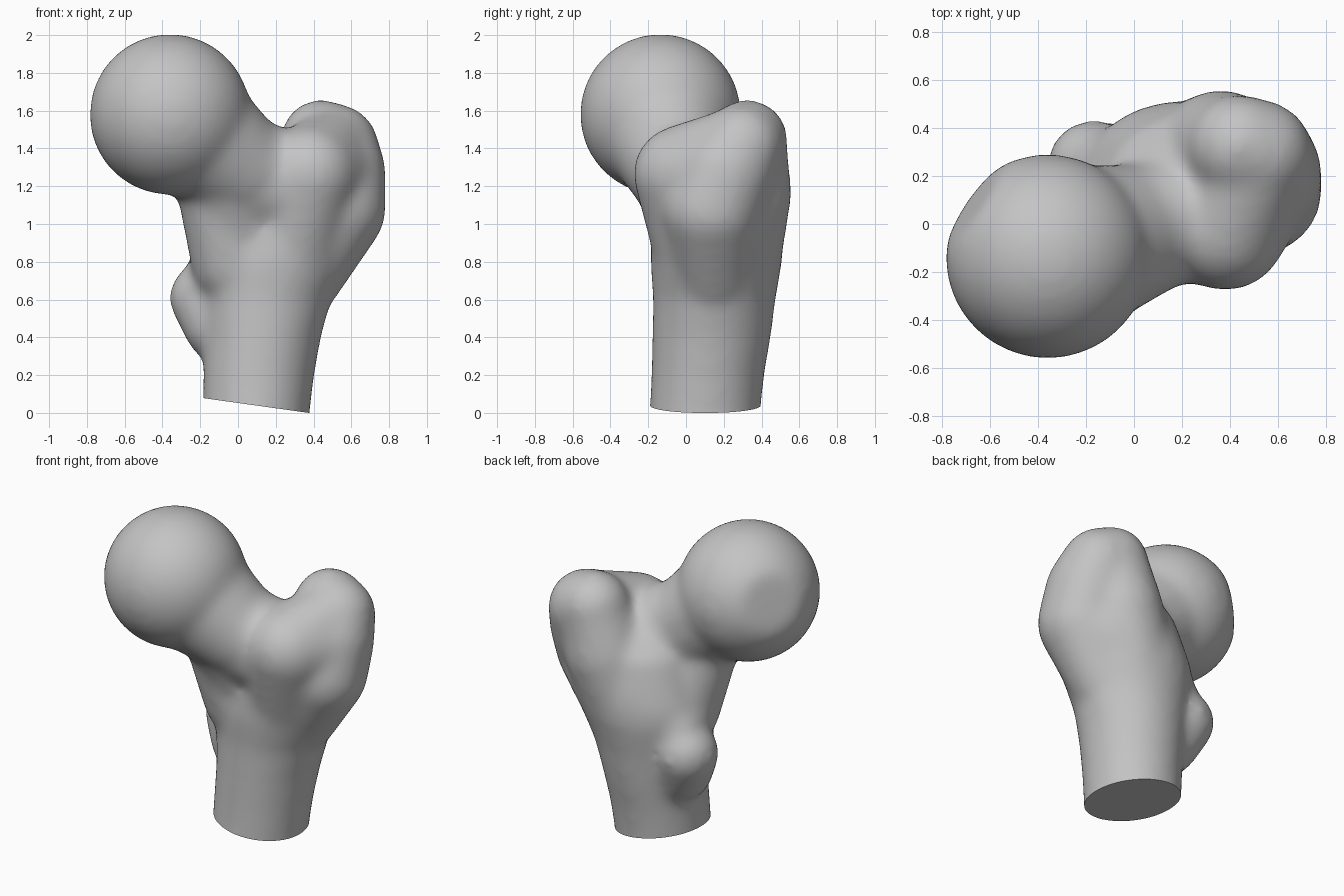
import bpy, bmesh, math
from mathutils import Vector, Matrix

cube = bpy.data.objects.get("Cube")
if cube:
    bpy.data.objects.remove(cube, do_unlink=True)

bone = bpy.data.materials.new("bone grey")
bone.use_nodes = True
grey = (0.55, 0.55, 0.55, 1)
bone.diffuse_color = grey
bone.node_tree.nodes["Principled BSDF"].inputs["Base Color"].default_value = grey

bm = bmesh.new()


def ball(centre, radius):
    return bmesh.ops.create_icosphere(bm, subdivisions=4, radius=radius,
                                      matrix=Matrix.Translation(centre))["verts"]


def limb(a, ra, b, rb, steps=8):
    """Tapered rounded limb between two points."""
    for i in range(steps + 1):
        t = i / steps
        ball(Vector(a).lerp(Vector(b), t), ra + (rb - ra) * t)


def loft(rings, sides=40):
    """Closed stack of horizontal ellipses: z, centre x, centre y, half width, half depth."""
    loops = []
    for z, cx, cy, rx, ry in rings:
        angles = [2 * math.pi * i / sides for i in range(sides)]
        loops.append([bm.verts.new((cx + rx * math.cos(a), cy + ry * math.sin(a), z))
                      for a in angles])
    for low, high in zip(loops, loops[1:]):
        for i in range(sides):
            j = (i + 1) % sides
            bm.faces.new((low[i], low[j], high[j], high[i]))
    bm.faces.new(loops[0][::-1])
    bm.faces.new(loops[-1])


# Shaft, flaring upward and leaning outward
loft([(-0.3, 0.09, 0.10, 0.285, 0.295),
      (0.0, 0.095, 0.10, 0.285, 0.295),
      (0.2, 0.11, 0.115, 0.295, 0.30),
      (0.4, 0.13, 0.135, 0.31, 0.315),
      (0.6, 0.15, 0.15, 0.345, 0.325),
      (0.8, 0.185, 0.16, 0.41, 0.35),
      (0.9, 0.225, 0.165, 0.445, 0.35),
      (1.0, 0.27, 0.165, 0.45, 0.345),
      (1.2, 0.28, 0.14, 0.40, 0.32),
      (1.32, 0.28, 0.11, 0.32, 0.24),
      (1.42, 0.28, 0.09, 0.18, 0.15)])

# Ball head, pressed flatter on its inner back side
head, neck = Vector((-0.36, -0.135, 1.58)), (0.0, -0.035, 1.305)
inward = Vector((-0.8, 0.55, 0.2)).normalized()
for v in ball(head, 0.428):
    v.co -= inward * max(0, (v.co - head).dot(inward) - 0.385)

# Tapering neck, buttress under it and the slope running down the front
limb(head, 0.38, neck, 0.285)
limb(neck, 0.285, (0.26, 0.05, 1.24), 0.24)
limb((-0.11, -0.01, 1.15), 0.21, (-0.02, 0.07, 0.8), 0.23)
limb((-0.1, -0.08, 1.28), 0.22, (0.1, 0.12, 0.85), 0.24)
limb((0.0, -0.04, 1.2), 0.22, (0.36, -0.01, 1.2), 0.23)

# Large outer knob: side mass, raised tip, back swelling, front bulge
low_side, side = (0.515, 0.14, 1.08), (0.52, 0.21, 1.27)
tip_in, tip_out = (0.44, 0.325, 1.445), (0.52, 0.295, 1.41)
back, front = (0.36, 0.305, 1.16), (0.38, -0.02, 1.265)
limb((0.35, 0.15, 0.75), 0.22, low_side, 0.27)
limb(low_side, 0.27, side, 0.265)
limb(side, 0.265, tip_out, 0.225)
limb(tip_out, 0.225, tip_in, 0.215)
limb((0.25, 0.24, 0.85), 0.27, back, 0.255)
limb(back, 0.255, tip_in, 0.21)
limb(front, 0.26, tip_out, 0.22)
limb(front, 0.26, side, 0.255)
limb(front, 0.26, (0.28, 0.09, 0.85), 0.26)

# Small inner knob and the crest joining it to the large one
limb((-0.17, 0.24, 0.61), 0.195, (-0.1, 0.19, 0.46), 0.19)
limb((-0.08, 0.21, 0.75), 0.19, (0.3, 0.3, 1.0), 0.21)

# Fuse and soften into one skin
mesh = bpy.data.meshes.new("thigh_bone_end")
bm.to_mesh(mesh)
bm.free()
obj = bpy.data.objects.new("thigh_bone_end", mesh)
bpy.context.collection.objects.link(obj)
fuse = obj.modifiers.new("fuse", 'REMESH')
fuse.mode = 'VOXEL'
fuse.voxel_size = 0.024
soften = obj.modifiers.new("soften", 'SMOOTH')
soften.factor = 0.5
soften.iterations = 30
depsgraph = bpy.context.evaluated_depsgraph_get()
skin = bpy.data.meshes.new_from_object(obj.evaluated_get(depsgraph))
obj.modifiers.clear()
obj.data = skin

# Slanted flat cut at the bottom of the shaft
bm = bmesh.new()
bm.from_mesh(skin)
cut = bmesh.ops.bisect_plane(bm, geom=bm.verts[:] + bm.edges[:] + bm.faces[:],
                             plane_co=(0.375, 0, 0), plane_no=(-0.14, 0, -1),
                             clear_outer=True)
rim = [e for e in cut["geom_cut"] if isinstance(e, bmesh.types.BMEdge)]
bmesh.ops.contextual_create(bm, geom=rim)
bmesh.ops.recalc_face_normals(bm, faces=bm.faces[:])
bm.to_mesh(skin)
bm.free()

skin.materials.clear()
skin.materials.append(bone)
bpy.context.view_layer.objects.active = obj
obj.select_set(True)
bpy.ops.object.shade_smooth_by_angle(angle=math.radians(35))
